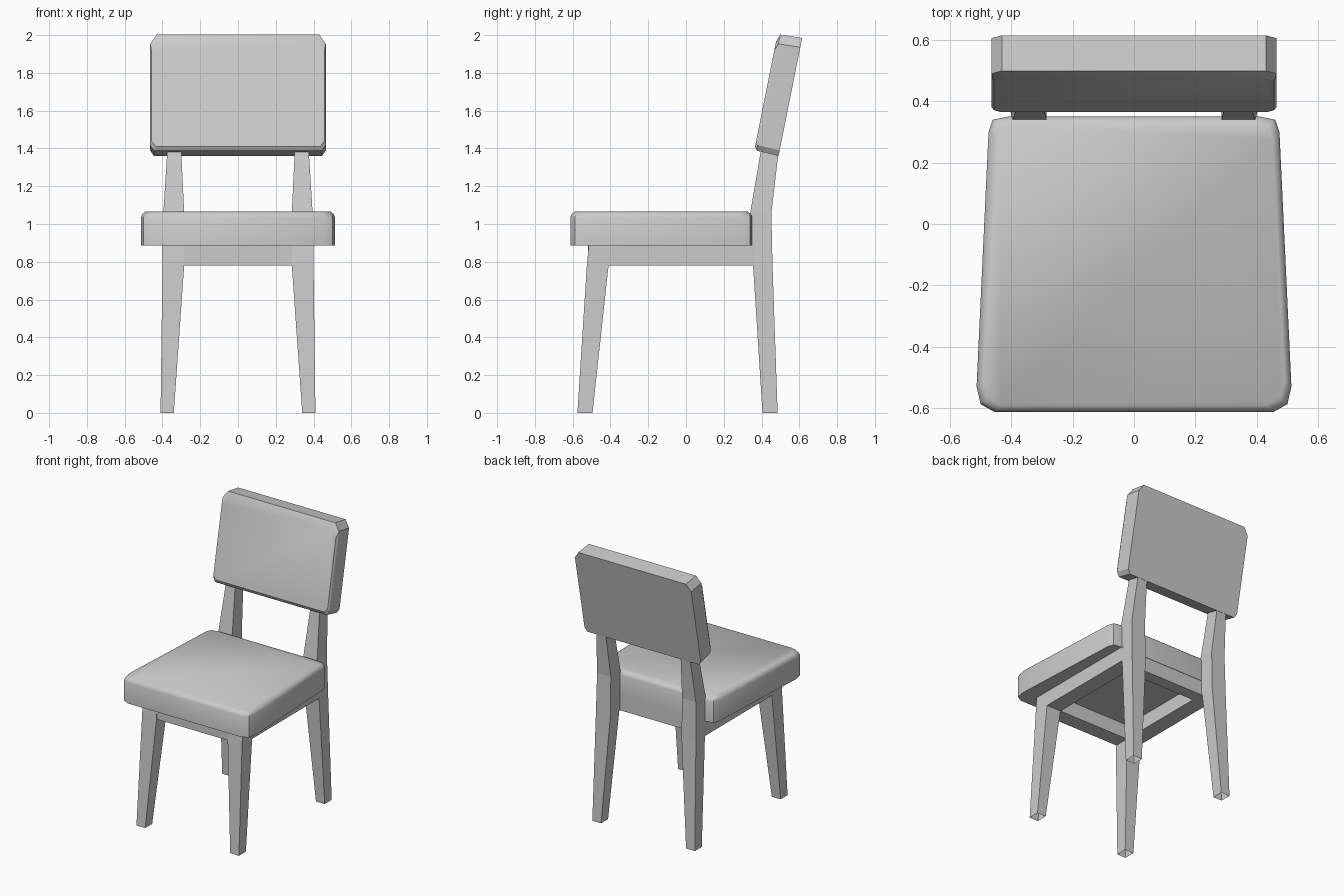
import bpy, bmesh, math
from mathutils import Vector

cube = bpy.data.objects.get("Cube")
if cube:
    bpy.data.objects.remove(cube)

GREY = (0.6, 0.6, 0.6, 1)
mat = bpy.data.materials.new("plain grey")
mat.use_nodes = True
mat.diffuse_color = GREY
mat.node_tree.nodes["Principled BSDF"].inputs["Base Color"].default_value = GREY


def loft(name, rings, cap_start=True, cap_end=True, smooth=None):
    """Join rings of equal point count into one skin."""
    bm = bmesh.new()
    loops = [[bm.verts.new(p) for p in ring] for ring in rings]
    n = len(loops[0])
    for a, b in zip(loops, loops[1:]):
        for i in range(n):
            j = (i + 1) % n
            bm.faces.new((a[i], a[j], b[j], b[i]))
    if cap_start:
        bm.faces.new(loops[0][::-1])
    if cap_end:
        bm.faces.new(loops[-1])
    bmesh.ops.recalc_face_normals(bm, faces=bm.faces)
    mesh = bpy.data.meshes.new(name)
    bm.to_mesh(mesh)
    bm.free()
    mesh.materials.append(mat)
    obj = bpy.data.objects.new(name, mesh)
    bpy.context.collection.objects.link(obj)
    if smooth:
        bpy.ops.object.select_all(action='DESELECT')
        obj.select_set(True)
        bpy.context.view_layer.objects.active = obj
        bpy.ops.object.shade_smooth_by_angle(angle=math.radians(smooth))
    return obj


def rect(x0, x1, y0, y1, z):
    return [(x0, y0, z), (x1, y0, z), (x1, y1, z), (x0, y1, z)]


def box(name, x0, x1, y0, y1, z0, z1):
    return loft(name, [rect(x0, x1, y0, y1, z) for z in (z0, z1)])


def mirrored(half):
    """Close a right-hand outline across the centre line."""
    return half + [(-x, y) for x, y in reversed(half)]


# Legs: sections of inner x, outer x, front y, back y, height; feet are open
front_leg = [(.34, .41, -.575, -.495, 0), (.285, .40, -.525, -.41, .78),
             (.285, .40, -.515, -.41, .885)]
back_leg = [(.34, .41, .405, .485, 0), (.285, .40, .355, .458, .78),
            (.285, .395, .34, .452, 1.06), (.30, .375, .395, .49, 1.38)]
for side, s in (("left", 1), ("right", -1)):
    for name, sections in (("front_leg", front_leg), ("back_leg", back_leg)):
        loft(f"{name}_{side}", [rect(s * a, s * b, c, d, z)
                                for a, b, c, d, z in sections], cap_start=False)
    box(f"side_rail_{side}", s * .285, s * .40, -.41, .36, .78, .885)

# Rails under the seat
box("front_rail", -.285, .285, -.52, -.41, .78, .885)
box("back_rail", -.285, .285, .26, .347, .78, .885)

# Seat cushion: tapered outline with cut corners and a soft top edge
outline = mirrored([(.455, -.612), (.50, -.587), (.513, -.53),
                    (.474, .30), (.46, .34), (.41, .35)])


def seat_ring(inset, z):
    return [(x - math.copysign(inset, x), y - math.copysign(inset, y), z)
            for x, y in outline]


loft("seat", [seat_ring(0, .885), seat_ring(0, 1.035),
              seat_ring(.007, 1.053), seat_ring(.022, 1.065)], smooth=40)

# Backrest: cut-corner panel, leaning back, chamfered towards the front
LEAN = math.atan2(.125, .625)
up = Vector((0, math.sin(LEAN), math.cos(LEAN)))
forward = Vector((0, -math.cos(LEAN), math.sin(LEAN)))
base = Vector((0, .49, 1.36))


def back_ring(depth, side, top, bottom):
    half = [(.445 - side, bottom), (.465 - side, .03 + bottom),
            (.465 - side, .587 - top), (.43 - side, .637 - top)]
    return [base + Vector((x, 0, 0)) + up * u + forward * depth
            for x, u in mirrored(half)]


loft("backrest", [back_ring(0, 0, 0, 0), back_ring(.117, 0, .005, .005),
                  back_ring(.132, .008, .045, .025)], smooth=25)
